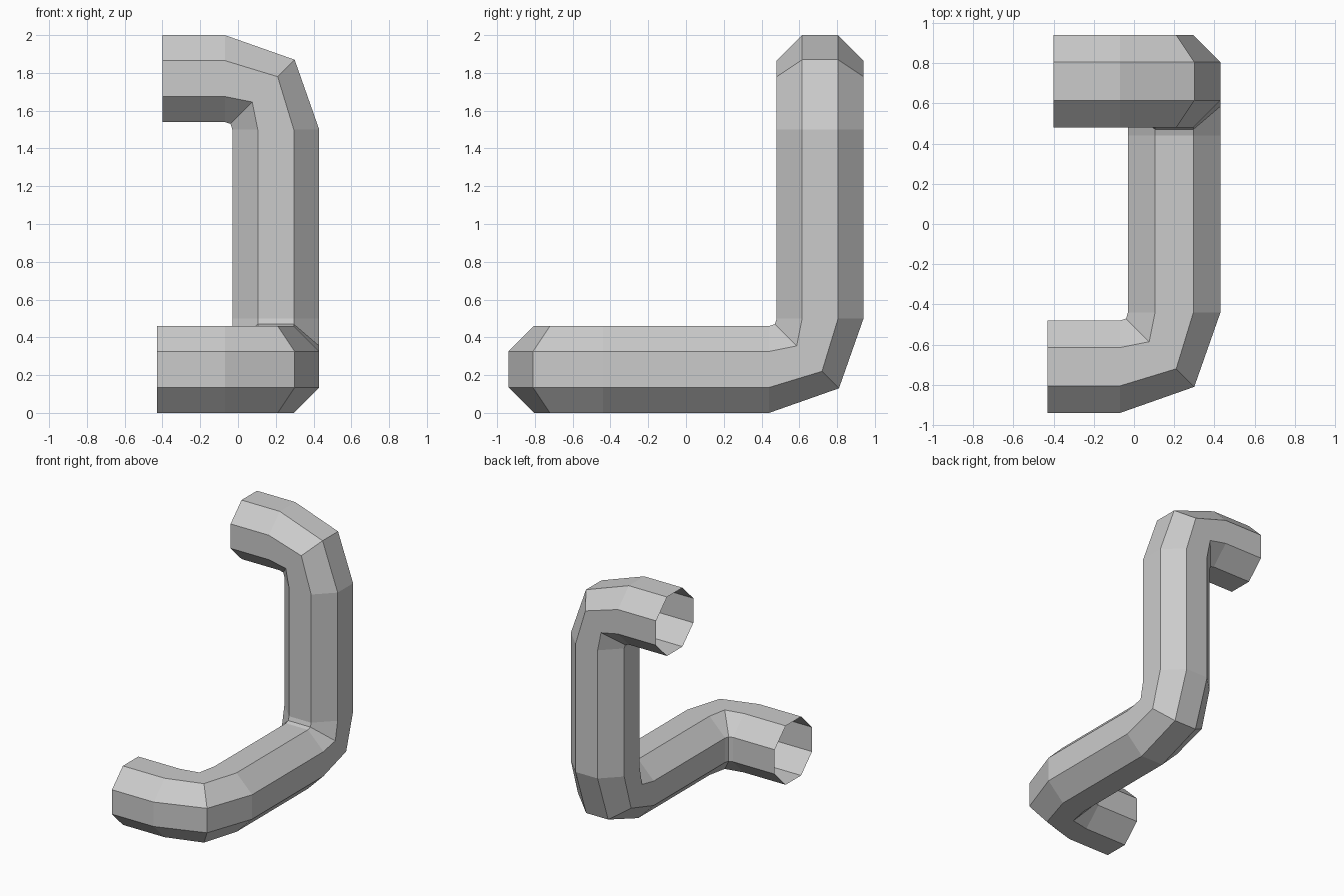
import bpy, bmesh
from math import cos, sin, pi
from mathutils import Vector

if "Cube" in bpy.data.objects:
    bpy.data.objects.remove(bpy.data.objects["Cube"])

APOTHEM, BEND = 0.23, 0.27
X, Y, Z = Vector((1, 0, 0)), Vector((0, 1, 0)), Vector((0, 0, 1))

# Open upper end: octagon facing -x
R = APOTHEM / cos(pi / 8)
ring = [Vector((-0.40, 0.71 + R * cos(pi / 8 + i * pi / 4),
                1.77 + R * sin(pi / 8 + i * pi / 4))) for i in range(8)]
rings = [ring]

# Elbows: pivot, direction from pivot to incoming pipe, to outgoing pipe
elbows = [(Vector((-0.07, 0.71, 1.5)), Z, X),
          (Vector((0.2, 0.44, 0.5)), Y, -Z),
          (Vector((-0.07, -0.44, 0.23)), X, -Y)]


def mitre_radius(r):
    # the middle ring bulges a little beyond the true arc
    table = [(0.04, 0.043), (0.1747, 0.206), (0.3653, 0.396), (0.5, 0.523)]
    return min(table, key=lambda t: abs(t[0] - r))[1]


def add_elbow(pivot, a, b):
    start, mid, end = [], [], []
    for p in rings[-1]:
        p = p - b * (p - pivot).dot(b)
        r = (p - pivot).dot(a)
        side = p - a * r
        start.append(p)
        mid.append(side + (a + b).normalized() * mitre_radius(r))
        end.append(side + b * r)
    rings.extend([start, mid, end])


for e in elbows:
    add_elbow(*e)

# Open lower end
rings.append([Vector((-0.43, p.y, p.z)) for p in rings[-1]])

# Skin the rings into one bent pipe
bm = bmesh.new()
loops = [[bm.verts.new(p) for p in r] for r in rings]
for l0, l1 in zip(loops, loops[1:]):
    for i in range(8):
        j = (i + 1) % 8
        bm.faces.new((l0[i], l0[j], l1[j], l1[i]))
bmesh.ops.recalc_face_normals(bm, faces=bm.faces)
mesh = bpy.data.meshes.new("bent_pipe")
bm.to_mesh(mesh)
bm.free()
bpy.context.collection.objects.link(bpy.data.objects.new("bent_pipe", mesh))
